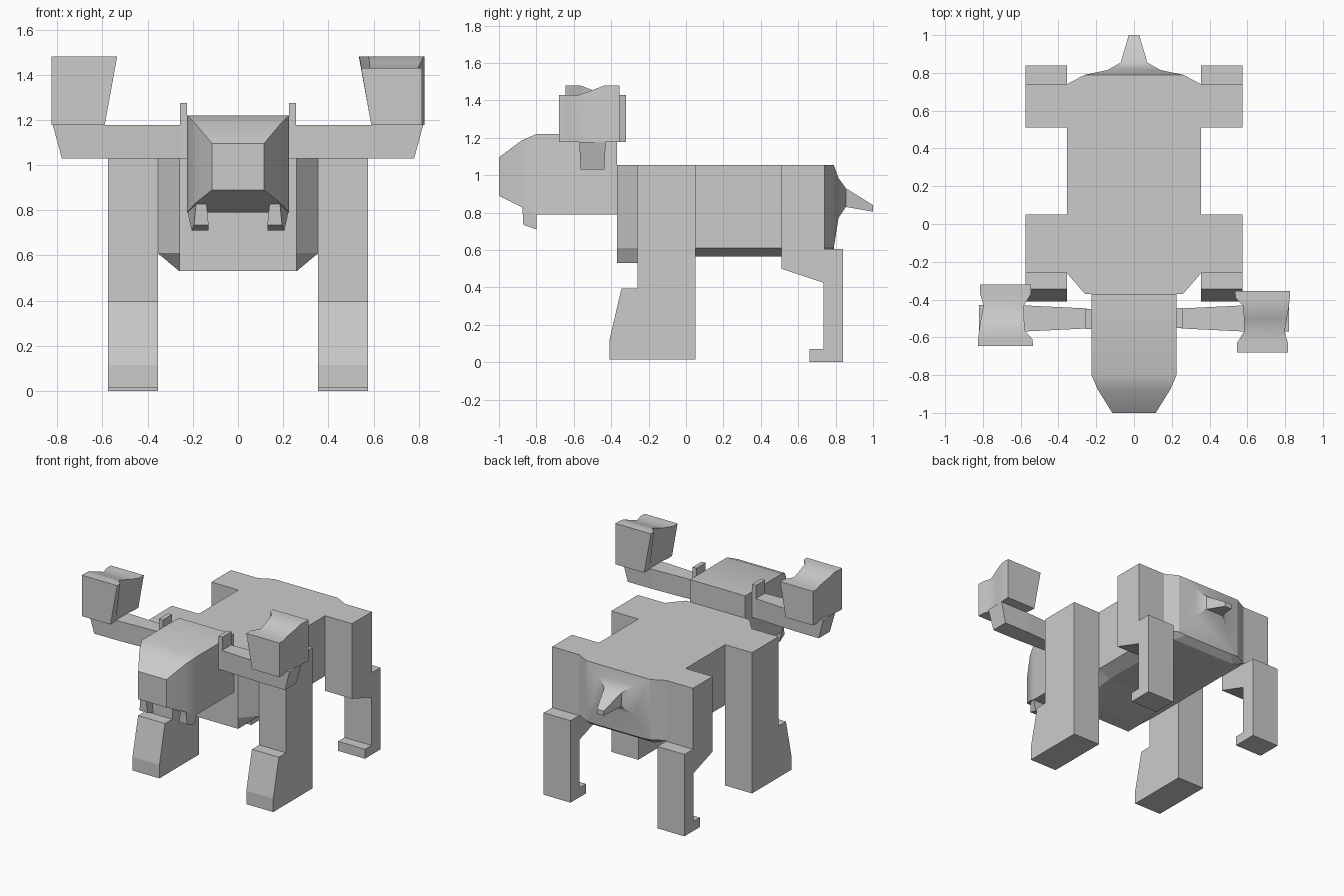
import bpy, bmesh
from math import pi, radians
from mathutils import Matrix

if "Cube" in bpy.data.objects:
    bpy.data.objects.remove(bpy.data.objects["Cube"])


def loft(name, rings, smooth=None, mirror=False):
    """Skin a list of equal-length point rings and cap both ends."""
    bm = bmesh.new()
    loops = [[bm.verts.new(p) for p in ring] for ring in rings]
    n = len(loops[0])
    for a, b in zip(loops, loops[1:]):
        for i in range(n):
            j = (i + 1) % n
            bm.faces.new((a[i], a[j], b[j], b[i]))
    bm.faces.new(loops[0])
    bm.faces.new(loops[-1])
    bmesh.ops.recalc_face_normals(bm, faces=bm.faces)
    mesh = bpy.data.meshes.new(name)
    bm.to_mesh(mesh)
    bm.free()
    ob = bpy.data.objects.new(name, mesh)
    bpy.context.collection.objects.link(ob)
    if mirror:
        ob.modifiers.new("Mirror", 'MIRROR')
    if smooth:
        bpy.ops.object.select_all(action='DESELECT')
        ob.select_set(True)
        bpy.context.view_layer.objects.active = ob
        bpy.ops.object.shade_smooth_by_angle(angle=radians(smooth))
    return ob


def box_ring(y, w, z0, z1):
    return [(-w, y, z0), (w, y, z0), (w, y, z1), (-w, y, z1)]


def side_slab(name, profile):
    """Extrude a y-z profile across the leg width, mirrored left/right."""
    return loft(name, [[(x, y, z) for y, z in profile] for x in (0.355, 0.575)],
                mirror=True)


# Torso: hexagonal sections with chamfered chest and belly
TOP, SIDE = 1.055, 0.61
torso = []
for y, w, wb, zb in [(-0.37, 0.26, 0.26, 0.53), (-0.26, 0.355, 0.26, 0.53),
                     (0.05, 0.355, 0.26, 0.565), (0.51, 0.355, 0.26, 0.565),
                     (0.74, 0.355, 0.26, 0.57), (0.79, 0.26, 0.2, 0.605)]:
    torso.append([(-w, y, TOP), (-w, y, SIDE), (-wb, y, zb),
                  (wb, y, zb), (w, y, SIDE), (w, y, TOP)])
loft("torso", torso)

# Tail: flared base narrowing to a blunt tip
loft("tail", [box_ring(0.79, 0.26, 0.61, 1.055), box_ring(0.815, 0.14, 0.77, 0.985),
              box_ring(0.855, 0.07, 0.83, 0.93), box_ring(1.0, 0.028, 0.805, 0.84)],
     smooth=25)

# Head with tapering muzzle
loft("head", [box_ring(-0.37, 0.225, 0.79, 1.22), box_ring(-0.80, 0.225, 0.79, 1.22),
              box_ring(-0.88, 0.19, 0.83, 1.185), box_ring(-1.0, 0.115, 0.89, 1.095)],
     smooth=35)

# Fangs under the muzzle
loft("fangs", [[(0.14, -0.875, 0.835), (0.185, -0.875, 0.835),
                (0.225, -0.80, 0.80), (0.14, -0.80, 0.80)],
               [(0.13, -0.87, 0.735), (0.195, -0.87, 0.735),
                (0.205, -0.80, 0.71), (0.13, -0.80, 0.71)]], mirror=True)

# Legs
side_slab("front_legs", [(-0.26, TOP), (-0.26, 0.395), (-0.345, 0.395), (-0.41, 0.115),
                         (-0.41, 0.015), (0.05, 0.015), (0.05, TOP)])
side_slab("rear_legs", [(0.51, TOP), (0.51, 0.5), (0.735, 0.425), (0.735, 0.07),
                        (0.66, 0.07), (0.66, 0.0), (0.84, 0.0), (0.84, 0.605),
                        (0.74, 0.605), (0.74, TOP)])

# Antlers: the left one is the right one turned half a circle about the head
half_turn = (Matrix.Translation((0, -0.5, 0)) @ Matrix.Rotation(pi, 4, 'Z')
             @ Matrix.Translation((0, 0.5, 0)))
for side in ("right", "left"):
    post = loft(side + "_antler_post",
                [[(x, -0.55, 1.03), (x, -0.445, 1.03), (x, -0.445, 1.275), (x, -0.55, 1.275)]
                 for x in (0.225, 0.257)])
    # Beam: xb/xt are the lower and upper x of each section
    beam = loft(side + "_antler_beam",
                [[(xb, -0.5 - h * 0.92, 1.03), (xb, -0.5 + h * 0.92, 1.03),
                  (xt, -0.5 + h, 1.178), (xt, -0.5 - h, 1.178)]
                 for xb, xt, h in ((0.25, 0.25, 0.053), (0.58, 0.58, 0.069),
                                   (0.78, 0.82, 0.07))])
    # Palm: waisted block with a stepped top
    palm = loft(side + "_antler_palm",
                [[(bi, y, 1.178), (xo, y, 1.178), (xo, y, zt), (ti, y, zt)]
                 for y, ti, bi, xo, zt in (
                     (-0.355, 0.535, 0.59, 0.825, 1.48), (-0.39, 0.537, 0.59, 0.825, 1.48),
                     (-0.435, 0.578, 0.60, 0.82, 1.48), (-0.50, 0.582, 0.60, 0.81, 1.455),
                     (-0.57, 0.582, 0.60, 0.797, 1.43), (-0.63, 0.545, 0.59, 0.815, 1.43),
                     (-0.68, 0.545, 0.59, 0.815, 1.43))], smooth=35)
    if side == "left":
        for ob in (post, beam, palm):
            ob.data.transform(half_turn)
